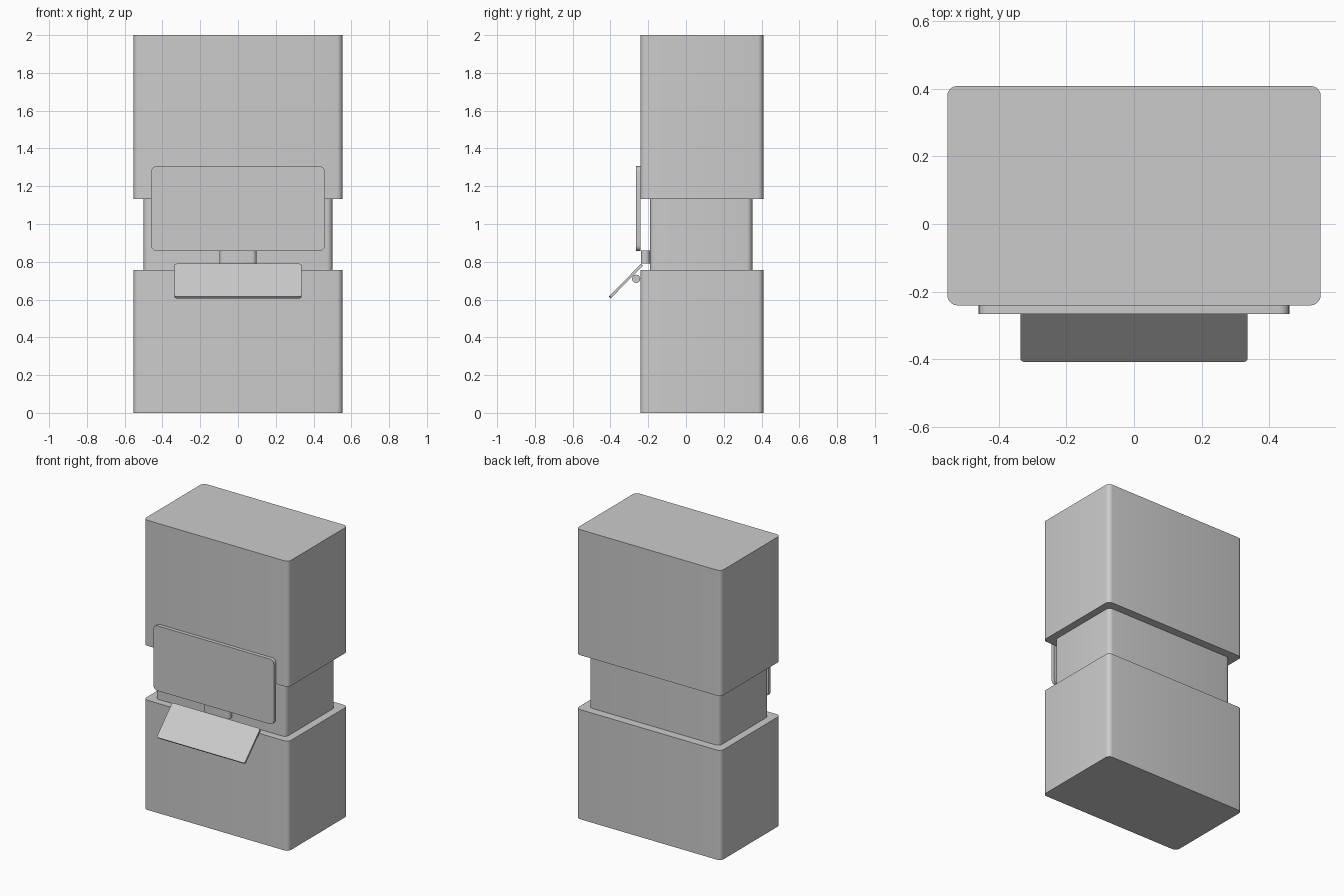
import bpy
import bmesh
import math
from mathutils import Vector, Matrix

cube = bpy.data.objects.get("Cube")
if cube:
    bpy.data.objects.remove(cube, do_unlink=True)

grey = bpy.data.materials.new("plain grey")
grey.use_nodes = True
colour = (0.6, 0.6, 0.6, 1)
grey.diffuse_color = colour
grey.node_tree.nodes["Principled BSDF"].inputs["Base Color"].default_value = colour


def finish(name, bm):
    mesh = bpy.data.meshes.new(name)
    bm.to_mesh(mesh)
    bm.free()
    mesh.materials.append(grey)
    obj = bpy.data.objects.new(name, mesh)
    bpy.context.collection.objects.link(obj)
    bpy.ops.object.select_all(action="DESELECT")
    obj.select_set(True)
    bpy.context.view_layer.objects.active = obj
    bpy.ops.object.shade_smooth_by_angle(angle=math.radians(30))
    return obj


def rounded_box(name, low, high, axis, radius, segments=5):
    """Box whose four edges along one axis are rounded."""
    low, high = Vector(low), Vector(high)
    bm = bmesh.new()
    bmesh.ops.create_cube(bm, size=1)
    bmesh.ops.scale(bm, vec=high - low, verts=bm.verts)
    bmesh.ops.translate(bm, vec=(low + high) / 2, verts=bm.verts)
    edges = [e for e in bm.edges
             if abs((e.verts[0].co - e.verts[1].co).normalized()[axis]) > 0.9]
    bmesh.ops.bevel(bm, geom=edges, offset=radius, segments=segments,
                    profile=0.5, affect="EDGES")
    return finish(name, bm)


# Cabinet: lower and upper housings with a recessed waist between
for name, bottom, top in (("lower_housing", 0, 0.757), ("upper_housing", 1.133, 2)):
    rounded_box(name, (-0.553, -0.241, bottom), (0.553, 0.409, top), 2, 0.03)
rounded_box("waist", (-0.5, -0.191, 0.757), (0.5, 0.351, 1.133), 2, 0.03)

# Display panel and the small block under it
rounded_box("display_panel", (-0.46, -0.266, 0.857), (0.46, -0.241, 1.306), 1, 0.03)
rounded_box("display_mount", (-0.098, -0.239, 0.79), (0.098, -0.191, 0.86), 2, 0.023)

# Sloping tray hinged over the lower housing
tray = rounded_box("sloping_tray", (-0.336, -0.122, -0.007), (0.336, 0.122, 0.007), 2, 0.012, 3)
tray.matrix_world = (Matrix.Translation((0, -0.318, 0.698))
                     @ Matrix.Rotation(math.radians(45.5), 4, "X"))

# Round bar holding the tray away from the housing
bm = bmesh.new()
bmesh.ops.create_cone(bm, cap_ends=True, segments=12, radius1=0.022, radius2=0.022,
                      depth=0.5, matrix=Matrix.Translation((0, -0.264, 0.71))
                      @ Matrix.Rotation(math.radians(90), 4, "Y"))
finish("tray_support_bar", bm)
